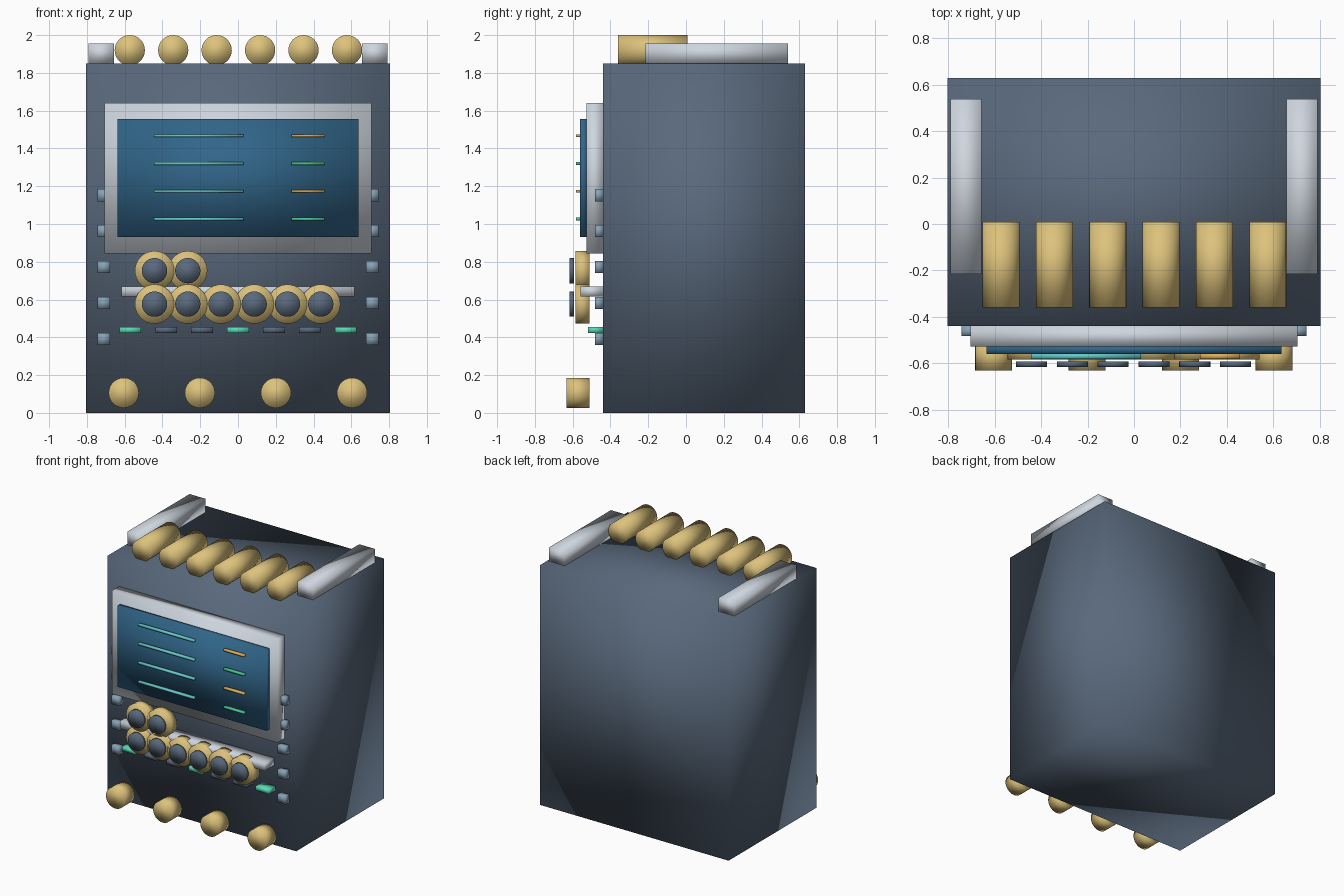
import bpy
import bmesh
from mathutils import Matrix

old = bpy.data.objects.get("Cube")
if old:
    bpy.data.objects.remove(old, do_unlink=True)


def material(name, r, g, b):
    mat = bpy.data.materials.new(name)
    mat.use_nodes = True
    mat.diffuse_color = (r, g, b, 1)
    mat.node_tree.nodes["Principled BSDF"].inputs["Base Color"].default_value = (r, g, b, 1)
    return mat


slate = material("slate", 0.10, 0.14, 0.20)
silver = material("silver", 0.62, 0.67, 0.73)
brass = material("brass", 0.72, 0.54, 0.20)
glass = material("screen blue", 0.03, 0.13, 0.25)
cyan = material("cyan", 0.13, 0.58, 0.58)
amber = material("amber", 0.72, 0.42, 0.10)
green = material("green", 0.07, 0.55, 0.30)
mint = material("mint", 0.10, 0.70, 0.46)
steel = material("steel blue", 0.24, 0.36, 0.47)


def finish(name, bm, mat):
    mesh = bpy.data.meshes.new(name)
    bm.to_mesh(mesh)
    bm.free()
    mesh.materials.append(mat)
    mesh.shade_smooth()
    obj = bpy.data.objects.new(name, mesh)
    bpy.context.collection.objects.link(obj)
    return obj


def box(name, mat, x, y, z):
    """Box given by its (low, high) range on each axis."""
    bm = bmesh.new()
    bmesh.ops.create_cube(bm, size=1)
    spans = (x, y, z)
    size = Matrix.Diagonal([hi - lo for lo, hi in spans]).to_4x4()
    centre = Matrix.Translation([(lo + hi) / 2 for lo, hi in spans])
    bm.transform(centre @ size)
    return finish(name, bm, mat)


def drum(name, mat, x, z, radius, y):
    """Cylinder lying front to back over the range y."""
    bm = bmesh.new()
    bmesh.ops.create_cone(bm, cap_ends=True, segments=32, radius1=radius,
                          radius2=radius, depth=y[1] - y[0])
    turn = Matrix.Rotation(1.5707963, 4, "X")
    bm.transform(Matrix.Translation((x, (y[0] + y[1]) / 2, z)) @ turn)
    return finish(name, bm, mat)


def around(c, width):
    return (c - width / 2, c + width / 2)


# Cabinet
FRONT = -0.44
box("cabinet", slate, (-0.805, 0.805), (FRONT, 0.63), (0, 1.85))

# Rails and rollers on the top
for side, label in ((-1, "right"), (1, "left")):
    box(f"top_rail_{label}", silver, around(side * 0.724, 0.135), (-0.215, 0.54), (1.85, 1.955))
for i in range(6):
    drum(f"top_roller_{i + 1}", brass, -0.573 + i * 0.23, 1.92, 0.08, (-0.36, 0.008))

# Display
box("screen_frame", silver, (-0.706, 0.706), (-0.528, FRONT), (0.845, 1.64))
box("screen", glass, (-0.637, 0.637), (-0.56, -0.525), (0.93, 1.555))
for i in range(4):
    z = around(1.467 - i * 0.147, 0.015)
    box(f"long_readout_{i + 1}", cyan, (-0.445, 0.03), (-0.583, -0.558), z)
    box(f"short_readout_{i + 1}", (amber, green)[i % 2], (0.284, 0.458), (-0.583, -0.558), z)

# Shelf with two rows of knobs
box("knob_shelf", silver, (-0.617, 0.617), (-0.558, FRONT), (0.615, 0.67))
for row, (count, z) in enumerate(((6, 0.576), (2, 0.753))):
    for i in range(count):
        x = -0.442 + i * 0.176
        drum(f"knob_{row + 1}_{i + 1}", brass, x, z, 0.104, (-0.584, -0.512))
        drum(f"knob_cap_{row + 1}_{i + 1}", slate, x, z, 0.067, (-0.616, -0.592))

# Row of keys, every third one lit
for i in range(7):
    box(f"key_{i + 1}", slate if i % 3 else mint, around((i - 3) * 0.19, 0.115),
        (-0.52, FRONT), (0.422, 0.455))

# Studs down both sides of the front
for side, label in ((-1, "right"), (1, "left")):
    for i in range(5):
        box(f"stud_{label}_{i + 1}", steel, around(side * 0.71, 0.066),
            (-0.483, FRONT), around(1.152 - i * 0.19, 0.064))

# Front feet
for i in range(4):
    drum(f"front_foot_{i + 1}", brass, -0.605 + i * 0.403, 0.106, 0.08, (-0.632, -0.51))
